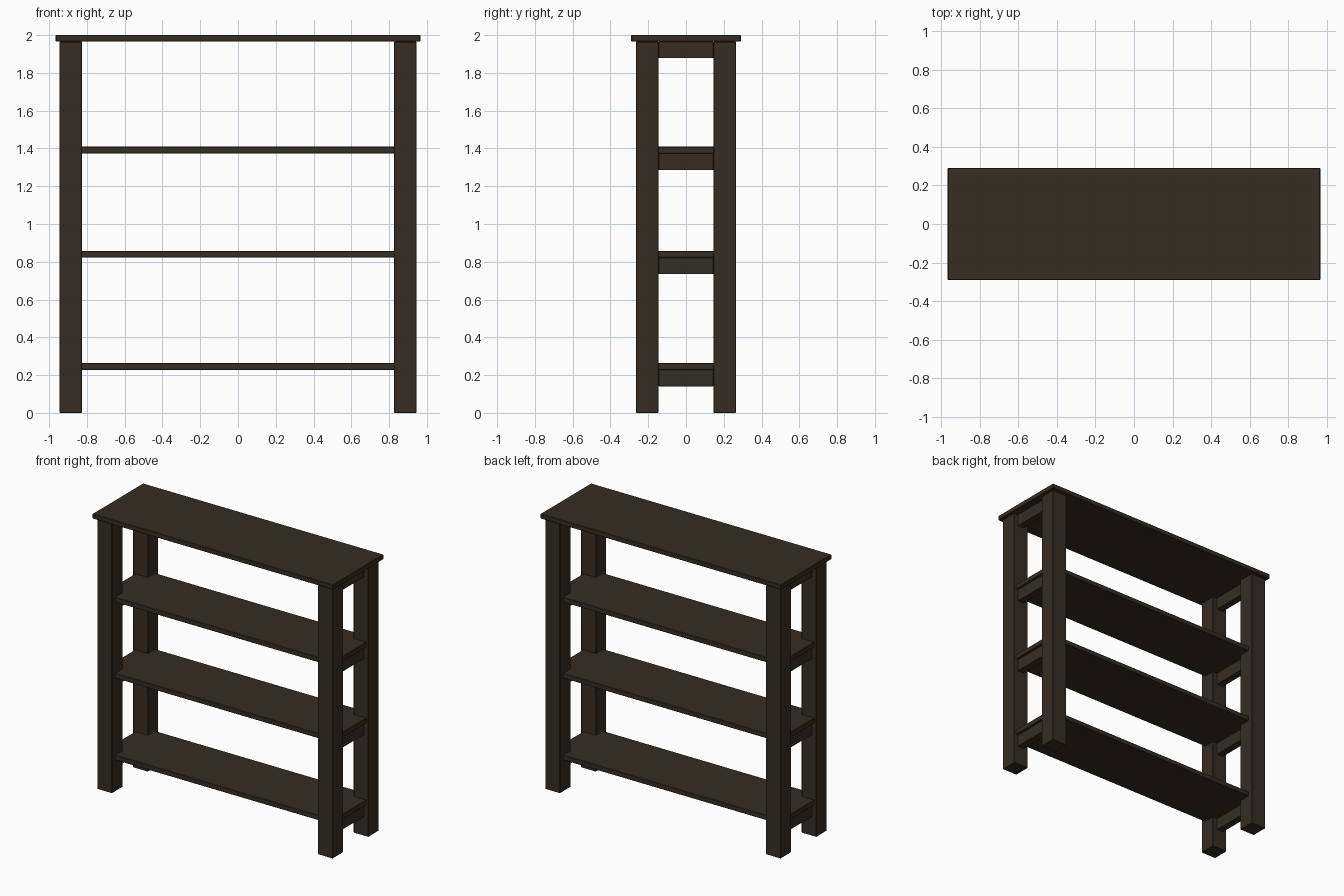
import bpy
import bmesh

default = bpy.data.objects.get("Cube")
if default:
    bpy.data.objects.remove(default, do_unlink=True)

# Dark stained wood
wood = bpy.data.materials.new("dark_brown_wood")
wood.use_nodes = True
colour = (0.036, 0.026, 0.017, 1.0)
wood.diffuse_color = colour
bsdf = wood.node_tree.nodes["Principled BSDF"]
bsdf.inputs["Base Color"].default_value = colour
bsdf.inputs["Roughness"].default_value = 0.8


def board(name, low, high, bevel=0.003):
    """Box between two corners with slightly eased edges."""
    bm = bmesh.new()
    bmesh.ops.create_cube(bm, size=1)
    for v in bm.verts:
        v.co = [(a + b) / 2 + c * (b - a) for a, b, c in zip(low, high, v.co)]
    mesh = bpy.data.meshes.new(name)
    bm.to_mesh(mesh)
    bm.free()
    mesh.materials.append(wood)
    obj = bpy.data.objects.new(name, mesh)
    bpy.context.collection.objects.link(obj)
    mod = obj.modifiers.new("eased_edges", 'BEVEL')
    mod.width = bevel
    mod.segments = 1
    return obj


TOP_UNDERSIDE = 1.965
INNER_X, OUTER_X = 0.825, 0.945
INNER_Y, OUTER_Y = 0.145, 0.265
RAIL_HEIGHT = 0.087

# Overhanging top
board("top_board", (-0.965, -0.29, TOP_UNDERSIDE), (0.965, 0.29, 2))

# Shelves, their ends held between the posts
shelf_undersides = {"lower": 0.228, "middle": 0.822, "upper": 1.373}
for level, z in shelf_undersides.items():
    board(level + "_shelf", (-0.928, -0.23, z), (0.928, 0.23, z + 0.036))

# Corner posts and the cross rails under each shelf and the top
for side, sx in (("left", 1), ("right", -1)):
    x0, x1 = sorted((sx * INNER_X, sx * OUTER_X))
    for end, sy in (("front", -1), ("back", 1)):
        y0, y1 = sorted((sy * INNER_Y, sy * OUTER_Y))
        board(f"{end}_{side}_post", (x0, y0, 0), (x1, y1, TOP_UNDERSIDE))
    r0, r1 = sorted((sx * 0.86, sx * 0.912))
    for level, z in {**shelf_undersides, "top": TOP_UNDERSIDE}.items():
        board(f"{level}_{side}_rail", (r0, -INNER_Y, z - RAIL_HEIGHT), (r1, INNER_Y, z), 0.001)
